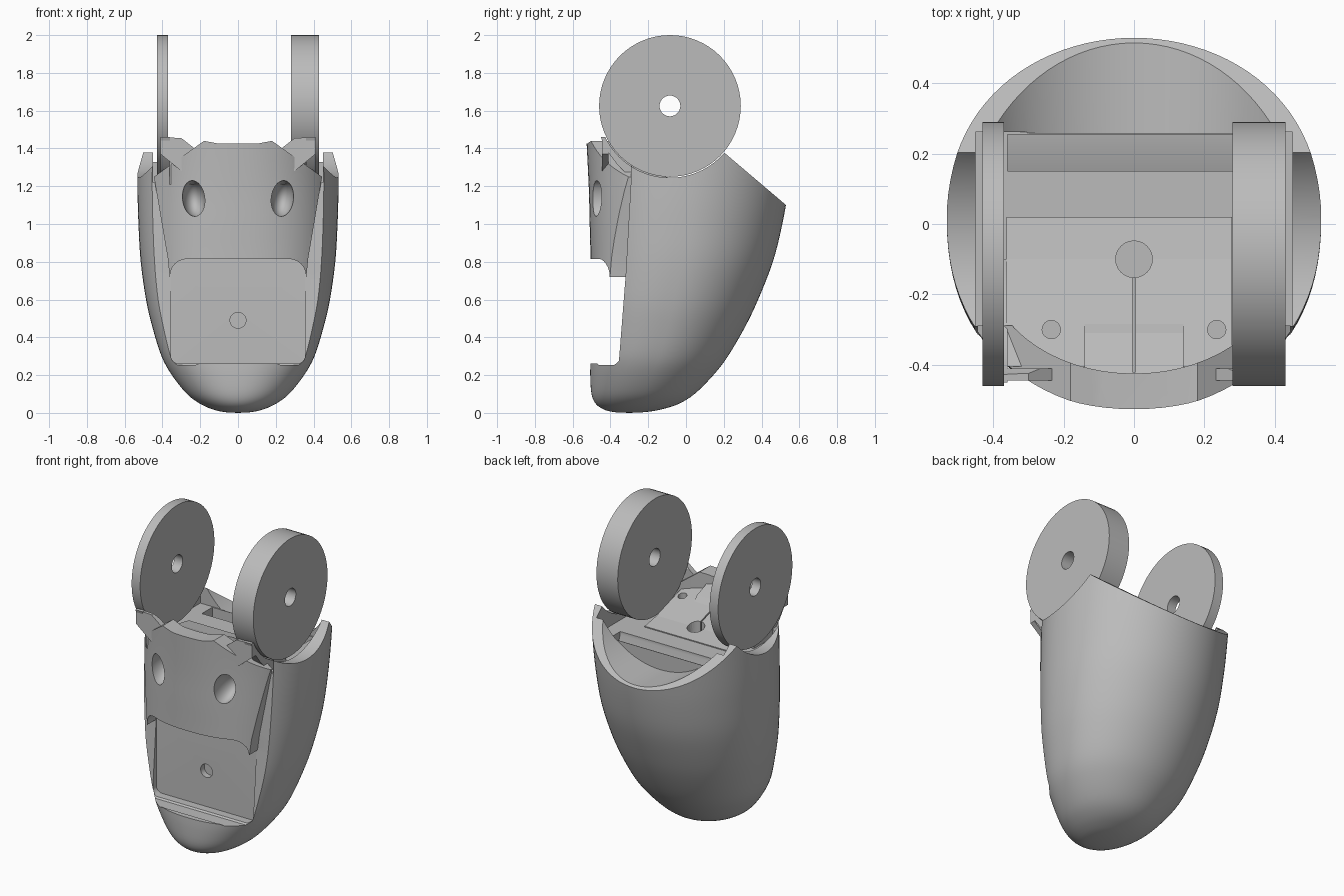
import bpy, bmesh, math
from mathutils import Matrix, Vector

old = bpy.data.objects.get("Cube")
if old:
    bpy.data.objects.remove(old, do_unlink=True)

grey = bpy.data.materials.new("plain_grey")
grey.use_nodes = True
COLOUR = (0.5, 0.5, 0.5, 1)
grey.diffuse_color = COLOUR
grey.node_tree.nodes["Principled BSDF"].inputs["Base Color"].default_value = COLOUR

AXLE_Y, AXLE_Z = -0.085, 1.625


def finish(name, bm):
    bmesh.ops.recalc_face_normals(bm, faces=bm.faces)
    me = bpy.data.meshes.new(name)
    bm.to_mesh(me)
    bm.free()
    me.materials.append(grey)
    ob = bpy.data.objects.new(name, me)
    bpy.context.collection.objects.link(ob)
    return ob


def prism(name, pts, axis, lo, hi):
    """Extrude a polygon: (y, z) along x, (x, z) along y, or (x, y) along z."""
    place = {"x": lambda p, t: (t, p[0], p[1]),
             "y": lambda p, t: (p[0], t, p[1]),
             "z": lambda p, t: (p[0], p[1], t)}[axis]
    bm = bmesh.new()
    a = [bm.verts.new(place(p, lo)) for p in pts]
    b = [bm.verts.new(place(p, hi)) for p in pts]
    bm.faces.new(a)
    bm.faces.new(b[::-1])
    for i in range(len(pts)):
        j = (i + 1) % len(pts)
        bm.faces.new((a[i], a[j], b[j], b[i]))
    return finish(name, bm)


def box(name, x, y, z):
    return prism(name, [(x[0], y[0]), (x[1], y[0]), (x[1], y[1]), (x[0], y[1])], "z", *z)


def circle(u, v, r, n=64):
    return [(u + r * math.cos(2 * math.pi * i / n), v + r * math.sin(2 * math.pi * i / n))
            for i in range(n)]


def rounded(w, lo, hi, r):
    """Rounded rectangle outline, half width w."""
    pts = []
    for cx, cz, start in ((w - r, hi - r, 0), (r - w, hi - r, 90), (r - w, lo + r, 180), (w - r, lo + r, 270)):
        for k in range(7):
            t = math.radians(start + 15 * k)
            pts.append((cx + r * math.cos(t), cz + r * math.sin(t)))
    return pts


def combine(ob, tool, op="DIFFERENCE"):
    mod = ob.modifiers.new("combine", "BOOLEAN")
    mod.operation, mod.object, mod.solver = op, tool, "EXACT"
    graph = bpy.context.evaluated_depsgraph_get()
    me = bpy.data.meshes.new_from_object(ob.evaluated_get(graph))
    ob.modifiers.clear()
    ob.data = me
    bpy.data.objects.remove(tool, do_unlink=True)


def smooth(ob, degrees=30):
    ob.data.shade_smooth()
    ob.data.set_sharp_from_angle(angle=math.radians(degrees))


# Rounded hull: height, half width, front y, back y
RINGS = [(.003, .06, -.37, -.23), (.014, .12, -.425, -.15), (.045, .195, -.475, -.045), (.1, .27, -.5, .045),
         (.2, .35, -.507, .145), (.3, .405, -.505, .222), (.45, .452, -.505, .31), (.6, .487, -.505, .382),
         (.8, .515, -.505, .46), (1, .527, -.51, .51), (1.2, .532, -.515, .545), (1.5, .53, -.53, .59)]


def spline(rows, steps=4):
    """Pass a smooth curve through the rows."""
    rows = [Vector(r) for r in rows]
    out = []
    for i in range(len(rows) - 1):
        p1, p2 = rows[i], rows[i + 1]
        p0, p3 = rows[max(i - 1, 0)], rows[min(i + 2, len(rows) - 1)]
        for k in range(steps):
            t = k / steps
            out.append(p1 + (p2 - p0) * (t / 2) + (2 * p0 - 5 * p1 + 4 * p2 - p3) * (t * t / 2)
                       + (3 * p1 - p0 - 3 * p2 + p3) * (t ** 3 / 2))
    return out + [rows[-1]]


def hull(name, n=96):
    bm = bmesh.new()
    loops = []
    for z, w, f, b in spline(RINGS):
        # the front half is squarer than the back half, most of all low down
        square = 2 / (2 + .45 * min(1, z / .3) - .25 * max(0, min(1, (z - .6) / .7)))
        loop = []
        for u, v in circle(0, 0, 1, n):
            if v < 0:
                u, v = math.copysign(abs(u) ** square, u), -abs(v) ** square
            loop.append(bm.verts.new((w * u, (f + b) / 2 + (b - f) / 2 * v, z)))
        loops.append(loop)
    for a, b in zip(loops, loops[1:]):
        for i in range(n):
            j = (i + 1) % n
            bm.faces.new((a[i], a[j], b[j], b[i]))
    tip = bm.verts.new((0, -.3, 0))
    for i in range(n):
        bm.faces.new((loops[0][(i + 1) % n], loops[0][i], tip))
    bm.faces.new(loops[-1])
    return finish(name, bm)


def disc_scoop():
    return prism("scoop", circle(AXLE_Y, AXLE_Z, .38, 96), "x", -1, 1)


def slit():
    return box("slit", (-.004, .004), (-.42, -.1), (1.12, 1.6))


def drill(s):
    return prism("drill", circle(s * .235, -.3, .026, 24), "z", 1.05, 2)


def centre_hole():
    return prism("centre_hole", circle(0, -.1, .052, 24), "z", 1.1, 2)


def eye_hole(s):
    bm = bmesh.new()
    bmesh.ops.create_uvsphere(bm, u_segments=32, v_segments=20, radius=1)
    m = Matrix.Translation((s * .235, -.47, 1.135)) @ Matrix.Rotation(s * .12, 4, "Y") @ Matrix.Diagonal((.06, .12, .095, 1))
    bmesh.ops.transform(bm, matrix=m, verts=bm.verts)
    return finish("eye_hole", bm)


# Outer shell with its sloped back rim, wheel scoop and open front
shell = hull("outer_shell")
for tool in (
        prism("back_slope", [(.9, .786), (.2, 1.38), (.1, 1.465), (.1, 2), (.9, 2)], "x", -1, 1),
        prism("above_scoop", [(-.4, 1.385), (.2, 1.385), (.2, 2), (-.4, 2)], "x", -1, 1),
        disc_scoop(),
        prism("front_opening", [(-1, .275), (-.49, .275), (-.46, .253), (-.38, .253), (-.355, .275), (-.32, .72),
                                (-.29, 1.25), (-.29, 2), (-1, 2)], "x", -1, 1),
        prism("back_trough", circle(0, 1.6, .487, 96), "y", .258, 1),
        box("inner_space", (-.45, .45), (-.7, .262), (1.22, 2)),
        prism("back_slot", [(.15, 2), (.15, 1.2), (.255, .95), (.255, 2)], "x", -.36, .36),
        prism("pocket", rounded(.355, .262, .81, .04), "y", -1, -.318),
        prism("button_hole", circle(0, .49, .042, 32), "y", -1, -.28),
        centre_hole(), slit(), drill(-1), drill(1)):
    combine(shell, tool)
smooth(shell)

# Curved face panel with eye holes and rounded lower corners
half = [(.362, .72), (.372, .82), (.445, 1.25), (.18, 1.44), (.1, 1.425)]
panel = hull("face_panel")
combine(panel, prism("outline", half + [(-x, z) for x, z in half[::-1]], "y", -1, -.288), "INTERSECT")
hollow = [(.44 * u, .425 * math.copysign(abs(v) ** .8, v)) for u, v in circle(0, 0, 1)]
for tool in (prism("window", rounded(.36, .3, .815, .09), "y", -1, 0),
             prism("panel_back", hollow, "z", 1.22, 2),
             slit(), eye_hole(-1), eye_hole(1), drill(-1), drill(1)):
    combine(panel, tool)
smooth(panel)

# Inner deck that rises towards the face panel
deck = prism("inner_deck", [(-.405, 1.21), (.02, 1.21), (.02, 1.226), (-.1, 1.248), (-.3, 1.31), (-.405, 1.34)],
             "x", -.362, .278)
for tool in (centre_hole(), slit(), drill(-1), drill(1)):
    combine(deck, tool)

# Ramp behind the face panel
ramp = prism("inner_ramp", [(-.43, 1.25), (-.28, 1.3), (-.31, 1.335), (-.43, 1.38)], "x", -.14, .14)
combine(ramp, slit())

# Curved lips that follow the wheels, each with a short tab at the front
for s, side in ((-1, "right"), (1, "left")):
    lip = prism(side + "_wheel_lip", [(-.45, 1.46), (-.435, 1.41), (-.36, 1.31), (-.27, 1.22), (-.2, 1.2), (-.1, 1.2),
                                      (-.1, 1.3), (-.35, 1.46)], "x", *sorted((s * .36, s * .41)))
    combine(lip, disc_scoop())
    smooth(lip)
    tab = prism(side + "_lip_tab", [(s * .41, 1.37), (s * .41, 1.46), (s * .3, 1.455), (s * .23, 1.4),
                                    (s * .2, 1.3), (s * .3, 1.28)], "y", -.445, -.41)
    combine(tab, disc_scoop())
    smooth(tab)

# Two wheels with axle holes, one thin and one thick
for name, lo, hi in (("right_wheel", -.43, -.37), ("left_wheel", .28, .43)):
    wheel = prism(name, circle(AXLE_Y, AXLE_Z, .375), "x", lo, hi)
    combine(wheel, prism("axle_hole", circle(AXLE_Y, AXLE_Z, .055, 32), "x", -1, 1))
    smooth(wheel)
